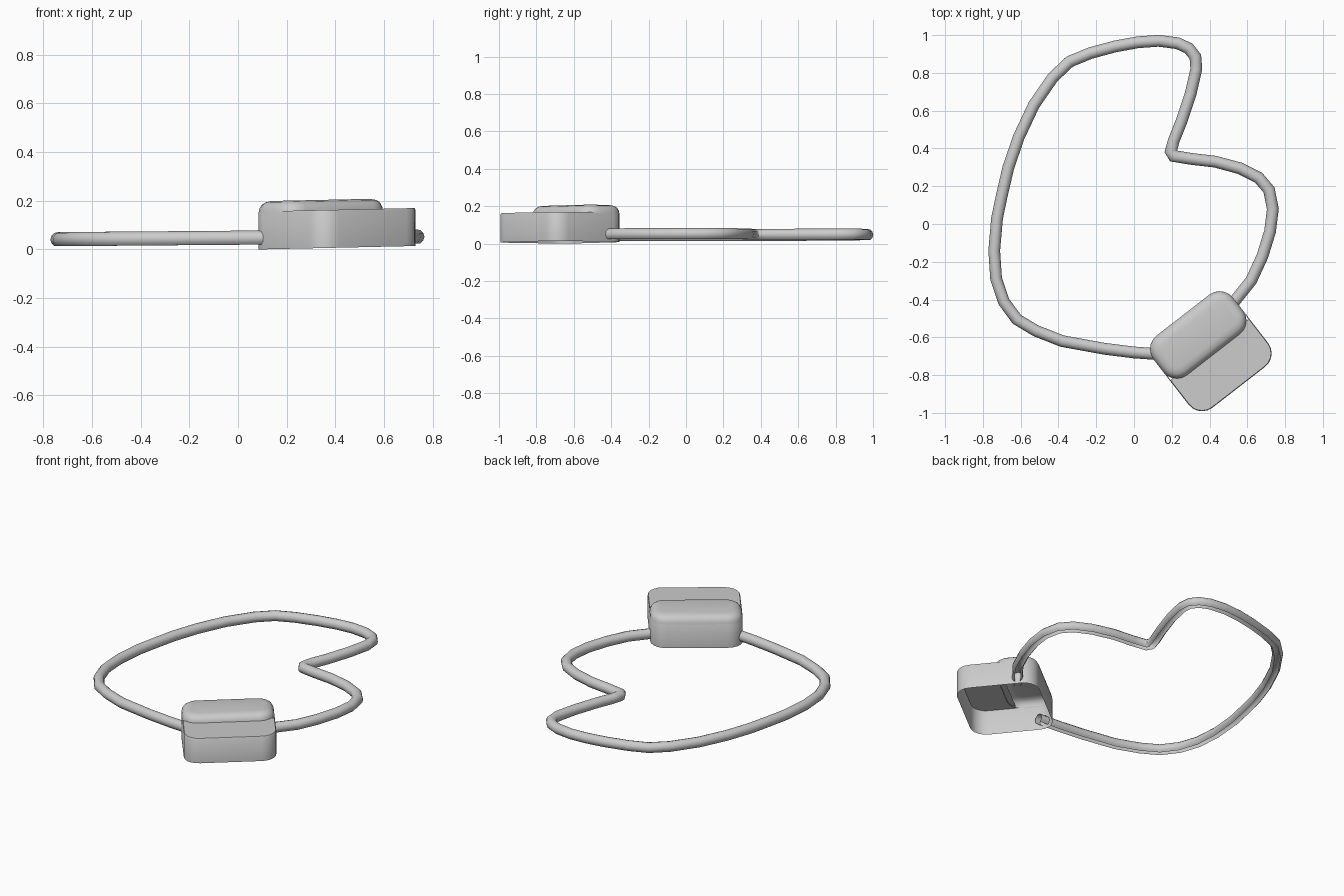
import bpy, bmesh, math
from mathutils import Vector

if "Cube" in bpy.data.objects:
    bpy.data.objects.remove(bpy.data.objects["Cube"])

U, V = Vector((0.79, 0.613)), Vector((0.613, -0.79))   # box axes in plan


def place(u, v, z):
    """Box-local position to world, with the slight tilt of the box."""
    p = U * u + V * v
    return Vector((p.x, p.y, z + 0.022 * (p.x - 0.09)))


def rounded_rect(u0, u1, v0, v1, r, n=5):
    pts = []
    for k, (cu, cv) in enumerate([(u1 - r, v1 - r), (u0 + r, v1 - r),
                                  (u0 + r, v0 + r), (u1 - r, v0 + r)]):
        for i in range(n + 1):
            a = math.radians(90 * (k + i / n))
            pts.append((cu + r * math.cos(a), cv + r * math.sin(a)))
    return pts


def bridge(bm, rings, closed):
    for a, b in zip(rings, rings[1:]):
        n = len(a)
        for i in range(n if closed else n - 1):
            j = (i + 1) % n
            bm.faces.new((a[i], a[j], b[j], b[i]))


def finish(bm, name, angle):
    me = bpy.data.meshes.new(name)
    bm.to_mesh(me)
    bm.free()
    ob = bpy.data.objects.new(name, me)
    bpy.context.collection.objects.link(ob)
    bpy.ops.object.select_all(action='DESELECT')
    ob.select_set(True)
    bpy.context.view_layer.objects.active = ob
    bpy.ops.object.shade_smooth_by_angle(angle=math.radians(angle))
    return ob


def shell(name, rect, r, levels, cut_v=None):
    """Open-bottomed rounded box from (inset, z) levels; the top may be trimmed."""
    u0, u1, v0, v1 = rect
    bm = bmesh.new()
    rings = []
    for d, z in levels:
        pts = rounded_rect(u0 + d, u1 - d, v0 + d, v1 - d, max(r - d, 0.035))
        rings.append([bm.verts.new(place(u, v, z)) for u, v in pts])
    bridge(bm, rings, True)
    top = bm.faces.new(rings[-1])
    if cut_v:
        geom = [top] + list(top.edges) + list(top.verts)
        bmesh.ops.bisect_plane(bm, geom=geom, plane_co=place(0, cut_v, 0),
                               plane_no=(V.x, V.y, 0))
        bm.faces.ensure_lookup_table()
        gone = [f for f in bm.faces if len(f.verts) > 6
                and (f.calc_center_median().xy.dot(V) < cut_v)]
        bmesh.ops.delete(bm, geom=gone, context='FACES_ONLY')
    return finish(bm, name, 40)


# Clasp body: walls and front half of the lid, open below
shell("clasp_body", (-0.358, 0.175, 0.54, 1.023), 0.09,
      [(0, 0), (0, 0.15), (0.004, 0.156)], cut_v=0.77)

# Raised rounded ridge over the back half
shell("clasp_ridge", (-0.358, 0.175, 0.54, 0.805), 0.09,
      [(0, 0.15), (0.003, 0.166), (0.012, 0.182), (0.028, 0.193), (0.055, 0.198)])

# Cord: loop with a notch, swept with a round section open underneath
path = [(0.14, -0.69), (0.0, -0.68), (-0.16, -0.66), (-0.38, -0.62), (-0.52, -0.565),
        (-0.62, -0.505), (-0.69, -0.41), (-0.73, -0.29), (-0.74, -0.14), (-0.725, 0.03),
        (-0.70, 0.15), (-0.665, 0.30), (-0.61, 0.46), (-0.53, 0.63), (-0.43, 0.775),
        (-0.34, 0.86), (-0.23, 0.905), (-0.10, 0.94), (0.02, 0.962), (0.13, 0.97),
        (0.23, 0.957), (0.29, 0.93), (0.325, 0.885), (0.33, 0.82), (0.30, 0.69),
        (0.25, 0.54), (0.21, 0.44), (0.195, 0.385), (0.21, 0.36), (0.30, 0.345),
        (0.43, 0.33), (0.56, 0.295), (0.66, 0.245), (0.715, 0.18), (0.735, 0.08),
        (0.72, -0.04), (0.68, -0.17), (0.62, -0.30), (0.50, -0.45)]
path = [Vector(p) for p in path]
bm = bmesh.new()
rings = []
for i, p in enumerate(path):
    a = (p - path[max(i - 1, 0)]).normalized()
    b = (path[min(i + 1, len(path) - 1)] - p).normalized()
    t = (a + b).normalized()
    side = Vector((t.y, -t.x)) / max(t.dot(b if b.length else a), 0.6)
    ring = []
    for k in range(11):
        ang = math.radians(-60 + 30 * k)
        q = p + side * (0.031 * math.cos(ang))
        ring.append(bm.verts.new((q.x, q.y, 0.046 + 0.008 * p.x + 0.031 * math.sin(ang))))
    rings.append(ring)
bridge(bm, rings, False)
bmesh.ops.reverse_faces(bm, faces=bm.faces[:])
finish(bm, "cord_loop", 60)
